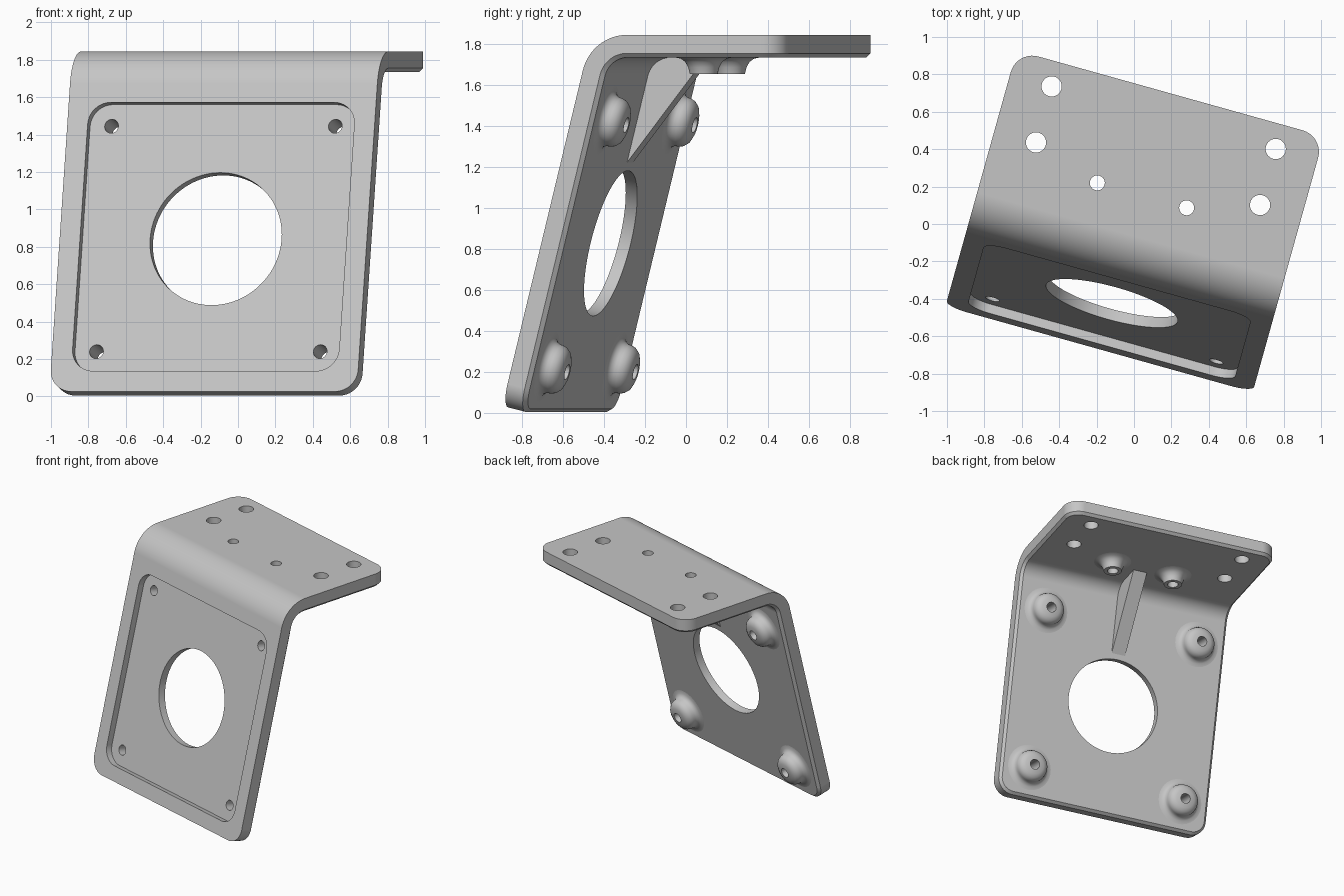
import bpy, bmesh
from math import sin, cos, tan, pi, radians
from mathutils import Matrix, Vector

if "Cube" in bpy.data.objects:
    bpy.data.objects.remove(bpy.data.objects["Cube"], do_unlink=True)

# Main dimensions
YAW, LEAN = radians(-15.6), radians(14)
HALF_W, THICK, CORNER, CHAMFER = 0.853, 0.11, 0.12, 0.02
TOP_Z, FRONT_V, BACK_V, BEND_R = 1.845, -0.695, 0.725, 0.23
START_Z = THICK * sin(LEAN)
BEND = pi / 2 - LEAN
SLANT = (TOP_Z - START_Z) / cos(LEAN) - BEND_R * tan(BEND / 2)
ARC = BEND_R * BEND
TOP_V = FRONT_V + SLANT * sin(LEAN) + BEND_R * cos(LEAN)   # start of the flat top
LENGTH = SLANT + ARC + BACK_V - TOP_V
TURN = Matrix.Rotation(YAW, 4, 'Z')

grey = bpy.data.materials.new("plain grey")
grey.use_nodes = True
grey.diffuse_color = (0.56, 0.56, 0.56, 1)
grey.node_tree.nodes["Principled BSDF"].inputs["Base Color"].default_value = grey.diffuse_color


def frame(u, t):
    """Frame on the outer skin of the bent sheet; its z axis points into the sheet."""
    a = LEAN + min(max(t - SLANT, 0) / BEND_R, BEND)
    d, n = Vector((0, sin(a), cos(a))), Vector((0, cos(a), -sin(a)))
    centre = Vector((0, TOP_V, TOP_Z - BEND_R))
    p = centre - BEND_R * n + d * (min(t - SLANT, 0) + max(t - SLANT - ARC, 0))
    p.x = u
    m = Matrix((Vector((1, 0, 0)), -d, n)).transposed().to_4x4()
    m.translation = p
    return TURN @ m


def finish(name, bm, matrix=None):
    if matrix:
        bm.transform(matrix)
    bmesh.ops.recalc_face_normals(bm, faces=bm.faces)
    me = bpy.data.meshes.new(name)
    bm.to_mesh(me)
    bm.free()
    me.materials.append(grey)
    ob = bpy.data.objects.new(name, me)
    bpy.context.collection.objects.link(ob)
    return ob


def activate(ob):
    bpy.ops.object.select_all(action='DESELECT')
    ob.select_set(True)
    bpy.context.view_layer.objects.active = ob


def rounded(w, h, r, cy=0, steps=10):
    pts = []
    for k, (sx, sy) in enumerate(((1, 1), (-1, 1), (-1, -1), (1, -1))):
        for i in range(steps + 1):
            a = (k + i / steps) * pi / 2
            pts.append((sx * (w - r) + r * cos(a), cy + sy * (h - r) + r * sin(a)))
    return pts


def loft(layers, caps=True):
    """Skin a stack of (outline, depth) layers."""
    bm = bmesh.new()
    rings = [[bm.verts.new((x, y, z)) for x, y in pts] for pts, z in layers]
    n = len(rings[0])
    for a, b in zip(rings, rings[1:]):
        for i in range(n):
            bm.faces.new((a[i], a[(i + 1) % n], b[(i + 1) % n], b[i]))
    if caps:
        bm.faces.new(rings[0])
        bm.faces.new(rings[-1])
    return bm


def circle(r, n=48):
    return [(r * cos(2 * pi * i / n), r * sin(2 * pi * i / n)) for i in range(n)]


def cut(ob, bm, matrix):
    tool = finish("cutter", bm, matrix)
    tool.hide_render = True
    activate(ob)
    mod = ob.modifiers.new("cut", 'BOOLEAN')
    mod.operation, mod.solver, mod.object = 'DIFFERENCE', 'EXACT', tool
    bpy.ops.object.modifier_apply(modifier=mod.name)
    bpy.data.objects.remove(tool, do_unlink=True)


def smooth(ob):
    activate(ob)
    bpy.ops.object.shade_smooth_by_angle(angle=radians(35))


# Bent plate: flat blank with chamfered inner edge, sliced across the bend, then folded
half = LENGTH / 2
outer = rounded(HALF_W, half, CORNER, half)
inner = rounded(HALF_W - CHAMFER, half - CHAMFER, CORNER - CHAMFER, half)
bm = loft([(outer, 0), (outer, THICK - CHAMFER), (inner, THICK)])
BEND_STEPS = 16
for i in range(BEND_STEPS + 1):
    bmesh.ops.bisect_plane(bm, geom=bm.verts[:] + bm.edges[:] + bm.faces[:],
                           plane_co=(0, SLANT + ARC * i / BEND_STEPS, 0), plane_no=(0, 1, 0))
for v in bm.verts:
    v.co = frame(v.co.x, v.co.y) @ Vector((0, 0, v.co.z))
plate = finish("bent_plate", bm)

# Recessed panel and its large round opening
MID, SPACING = HALF_W, 0.621
panel = rounded(0.74, 0.74, CORNER)
cut(plate, loft([(panel, -0.1), (panel, 0.05)]), frame(0, MID))
cut(plate, loft([(circle(0.365, 96), -0.1), (circle(0.365, 96), 0.2)]), frame(0, MID))

# Screw positions: (frame, radius)
motor = [frame(x * SPACING, MID + y * SPACING) for x in (-1, 1) for y in (-1, 1)]
flat = SLANT + ARC - TOP_V
small = [frame(x * 0.248, flat + 0.159) for x in (-1, 1)]
large = [frame(x * 0.622, flat + v) for x in (-1, 1) for v in (0.279, 0.59)]
for group, r in ((motor, 0.038), (small, 0.04), (large, 0.054)):
    for m in group:
        cut(plate, loft([(circle(r), -0.1), (circle(r), 0.2)]), m)
smooth(plate)
weighted = plate.modifiers.new("even shading", 'WEIGHTED_NORMAL')
weighted.keep_sharp = True

# Flared bosses around the screw holes on the inner side
dome = [(0.175, 0), (0.15, 0.004), (0.132, 0.016), (0.123, 0.034), (0.122, 0.05),
        (0.115, 0.072), (0.098, 0.091), (0.072, 0.102), (0.038, 0.106), (0.038, 0)]
cone = [(0.14, 0), (0.112, 0.006), (0.09, 0.022), (0.076, 0.048), (0.068, 0.08),
        (0.04, 0.08), (0.04, 0)]
for name, group, profile in (("motor_boss", motor, dome), ("top_boss", small, cone)):
    for i, m in enumerate(group):
        layers = [(circle(r), THICK + h) for r, h in profile]
        smooth(finish(f"{name}_{i + 1}", loft(layers, caps=False), m))

# Triangular rib bracing the inside of the bend
low, high = 1.26, flat + 0.115
ts = [low, low] + [SLANT + ARC * i / 6 for i in range(7)] + [high, high]
depths = [THICK] + [THICK - 0.03] * (len(ts) - 2) + [THICK]
bm = bmesh.new()
sides = [[bm.verts.new(frame(u, t) @ Vector((0, 0, d))) for t, d in zip(ts, depths)]
         for u in (-0.055, 0.055)]
for side in sides:
    bm.faces.new(side)
for i in range(len(ts)):
    j = (i + 1) % len(ts)
    bm.faces.new((sides[0][i], sides[0][j], sides[1][j], sides[1][i]))
finish("rib", bm)
